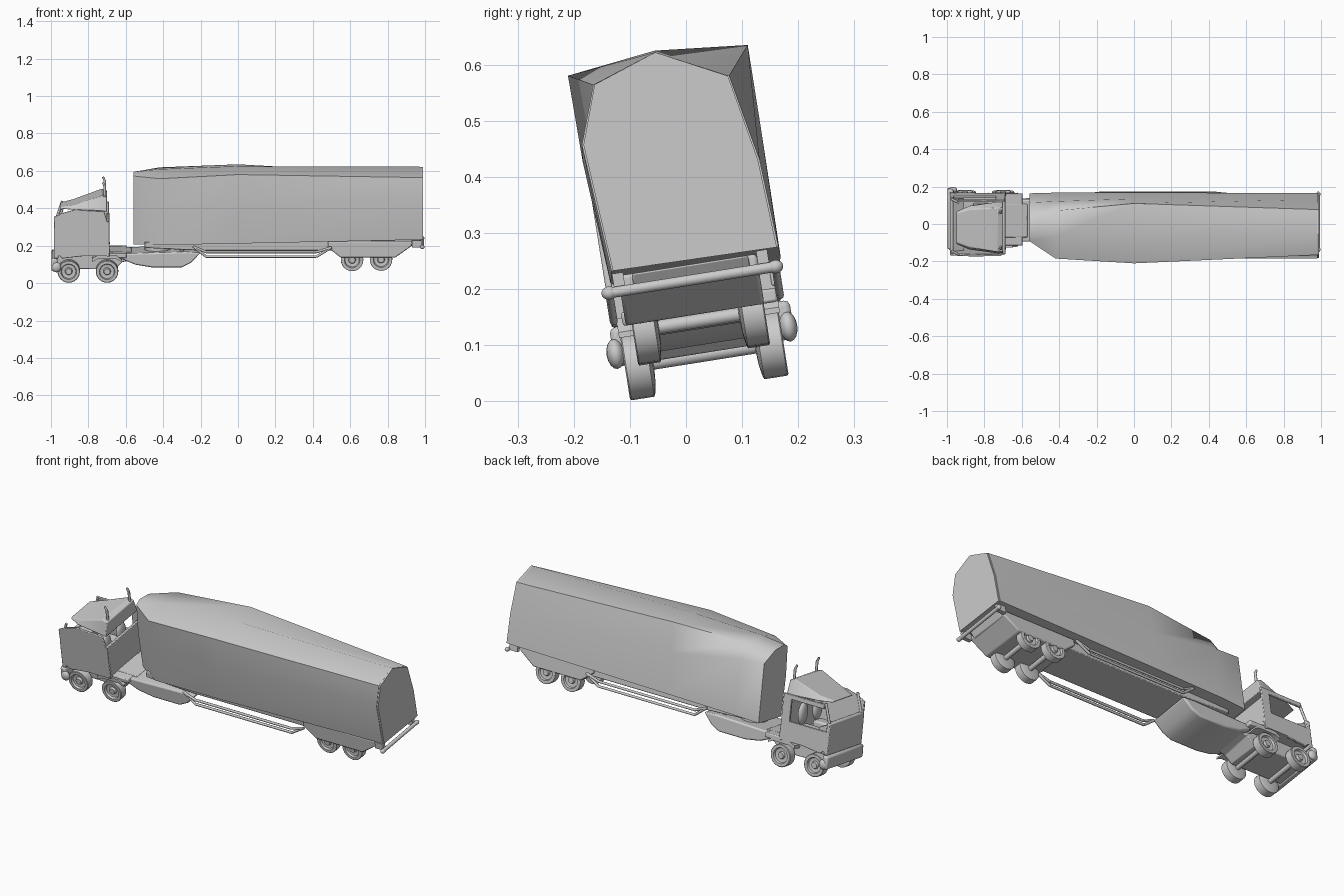
import bpy
import bmesh
import math
from mathutils import Matrix, Vector

default_cube = bpy.data.objects.get("Cube")
if default_cube:
    bpy.data.objects.remove(default_cube, do_unlink=True)

# The whole vehicle leans sideways about its long axis
LEAN = Matrix.Rotation(math.radians(9), 4, "X")
MIDDLE = 0.045

grey = bpy.data.materials.new("plain_grey")
grey.use_nodes = True
grey.diffuse_color = (0.6, 0.6, 0.6, 1)
grey.node_tree.nodes["Principled BSDF"].inputs["Base Color"].default_value = (0.6, 0.6, 0.6, 1)


def finish(name, bm, bevel=0.0, smooth_angle=30):
    """Turn a bmesh into a leaning, shaded object."""
    bmesh.ops.recalc_face_normals(bm, faces=bm.faces)
    bm.transform(LEAN)
    mesh = bpy.data.meshes.new(name)
    bm.to_mesh(mesh)
    bm.free()
    mesh.materials.append(grey)
    obj = bpy.data.objects.new(name, mesh)
    bpy.context.collection.objects.link(obj)
    if bevel:
        modifier = obj.modifiers.new("soft_edges", "BEVEL")
        modifier.width = bevel
        modifier.segments = 2
    bpy.ops.object.select_all(action="DESELECT")
    obj.select_set(True)
    bpy.context.view_layer.objects.active = obj
    bpy.ops.object.shade_smooth_by_angle(angle=math.radians(smooth_angle))
    return obj


def loft(name, rings, bevel=0.0, smooth_angle=30):
    """Skin a list of equal-length rings and cap both ends."""
    bm = bmesh.new()
    loops = [[bm.verts.new(p) for p in ring] for ring in rings]
    count = len(loops[0])
    for a, b in zip(loops, loops[1:]):
        for i in range(count):
            j = (i + 1) % count
            bm.faces.new((a[i], a[j], b[j], b[i]))
    bm.faces.new(loops[0])
    bm.faces.new(loops[-1])
    return finish(name, bm, bevel, smooth_angle)


def prism(name, profile, y0, y1, bevel=0.0):
    """Extrude a side profile of (x, z) points across the width."""
    return loft(name, [[(x, y, z) for x, z in profile] for y in (y0, y1)], bevel)


def box(name, x0, x1, y0, y1, z0, z1, bevel=0.0):
    return prism(name, [(x0, z0), (x1, z0), (x1, z1), (x0, z1)], y0, y1, bevel)


def rod(name, start, end, radius, sides=10):
    a, b = Vector(start), Vector(end)
    turn = (b - a).to_track_quat("Z", "Y")
    rings = []
    for centre in (a, b):
        rings.append([centre + turn @ Vector((radius * math.cos(t), radius * math.sin(t), 0))
                      for t in (math.tau * i / sides for i in range(sides))])
    return loft(name, rings, 0, 50)


def ball(name, centre, size):
    bm = bmesh.new()
    bmesh.ops.create_uvsphere(bm, u_segments=16, v_segments=8, radius=1)
    bm.transform(Matrix.Translation(centre) @ Matrix.Diagonal((*size, 1)))
    finish(name, bm, 0, 60)


def wheel(name, x, y, z, out, width):
    """Lathe a square-shouldered tyre with a dished rim outside and a domed inner side."""
    profile = [(-0.62, 0.008), (-0.58, 0.035), (-0.5, 0.055), (-0.45, 0.06),
               (0.45, 0.06), (0.5, 0.057), (0.5, 0.042), (0.25, 0.038),
               (0.2, 0.02), (0.45, 0.016), (0.45, 0.004)]
    sides = 24
    rings = []
    for depth, radius in profile:
        rings.append([(x + radius * math.cos(math.tau * i / sides),
                       y + out * depth * width,
                       z + radius * math.sin(math.tau * i / sides)) for i in range(sides)])
    loft(name, rings)


# Trailer body: lofted sections running from the nose to the rear doors
nose = [(0, 0.21), (-0.01, 0.42), (0, 0.58), (0.03, 0.597), (0.11, 0.583), (0.2, 0.53), (0.2, 0.215)]
shoulder = [(-0.09, 0.22), (-0.09, 0.42), (-0.095, 0.58), (0.03, 0.612),
            (0.167, 0.6), (0.205, 0.52), (0.205, 0.222)]
centre = [(-0.1, 0.23), (-0.115, 0.45), (-0.117, 0.606), (0.043, 0.626),
          (0.208, 0.61), (0.208, 0.45), (0.207, 0.23)]
tail = [(-0.095, 0.25), (-0.112, 0.48), (-0.075, 0.583), (0.043, 0.623),
        (0.167, 0.561), (0.197, 0.405), (0.206, 0.246)]
stations = [(-0.56, nose), (-0.42, shoulder), (0, centre), (0.98, tail)]
loft("trailer_body", [[(x, y, z) for y, z in ring] for x, ring in stations], 0, 55)
loft("rear_doors", [[(x, MIDDLE + (y - MIDDLE) * 0.98, z) for y, z in tail] for x in (0.975, 0.988)])

# Trailer underframe
prism("trailer_floor_frame", [(-0.5, 0.2), (-0.2, 0.185), (0.5, 0.185), (0.93, 0.21),
                              (0.95, 0.24), (-0.5, 0.23)], -0.06, 0.15, 0.004)
prism("rear_bogie", [(0.48, 0.205), (0.55, 0.15), (0.84, 0.15), (0.93, 0.215),
                     (0.93, 0.24), (0.48, 0.24)], -0.085, 0.165, 0.006)
for side, label in ((-1, "right"), (1, "left")):
    y = MIDDLE + side * 0.15
    for i in range(2):
        z = 0.16 + 0.025 * i
        path = [(-0.24, 0.215), (-0.17, z), (0.42, z), (0.5, 0.21)]
        for j, (a, b) in enumerate(zip(path, path[1:])):
            rod(f"{label}_side_rail_{i}_{j}", (a[0], y, a[1]), (b[0], y, b[1]), 0.007, 8)
    rod(f"{label}_landing_leg", (-0.3, MIDDLE + side * 0.07, 0.22),
        (-0.3, MIDDLE + side * 0.07, 0.12), 0.01)
    box(f"{label}_bumper_bracket", 0.93, 0.98, y - side * 0.03, y - side * 0.01, 0.208, 0.245)
    ball(f"{label}_rear_lamp", (0.985, MIDDLE + side * 0.15, 0.212), (0.012, 0.014, 0.012))
rod("rear_bumper", (0.985, -0.11, 0.212), (0.985, 0.2, 0.212), 0.01)

# Tractor chassis and coupling
prism("tractor_chassis", [(-0.97, 0.085), (-0.66, 0.08), (-0.62, 0.12), (-0.57, 0.13),
                          (-0.57, 0.175), (-0.97, 0.185)], -0.045, 0.135, 0.004)
box("rear_deck", -0.7, -0.595, -0.09, 0.19, 0.15, 0.175, 0.005)
prism("coupling_belly", [(-0.62, 0.14), (-0.55, 0.11), (-0.46, 0.095), (-0.3, 0.095), (-0.25, 0.12),
                         (-0.2, 0.175), (-0.28, 0.18), (-0.62, 0.17)], -0.07, 0.16, 0.008)
rod("coupling_plate", (-0.43, MIDDLE, 0.175), (-0.43, MIDDLE, 0.215), 0.07, 20)

# Cab shell: walls around an open interior
left_y, right_y, wall = 0.195, -0.11, 0.012
prism("cab_right_wall", [(-0.98, 0.19), (-0.94, 0.15), (-0.685, 0.18), (-0.69, 0.32),
                         (-0.715, 0.405), (-0.87, 0.415), (-0.94, 0.395), (-0.985, 0.375)],
      right_y, right_y + wall, 0.003)
prism("cab_left_wall", [(-0.98, 0.19), (-0.94, 0.15), (-0.685, 0.18), (-0.69, 0.27), (-0.985, 0.27)],
      left_y - wall, left_y, 0.003)
box("cab_rear_wall", -0.702, -0.688, right_y, left_y, 0.16, 0.35, 0.003)
prism("cab_front_wall", [(-0.985, 0.15), (-0.96, 0.15), (-0.965, 0.32), (-0.985, 0.315)],
      right_y, left_y, 0.004)
box("cab_floor", -0.97, -0.69, right_y, left_y, 0.165, 0.19)
prism("dashboard", [(-0.97, 0.22), (-0.92, 0.23), (-0.91, 0.28), (-0.97, 0.31)], right_y + wall, left_y - wall)
for y, label in ((right_y + 0.012, "right"), (left_y - 0.012, "left")):
    rod(f"{label}_windscreen_pillar", (-0.977, y, 0.3), (-0.94, y, 0.415), 0.007, 8)
# Left window surround: thick rear post and a header under the roof
box("left_rear_post", -0.74, -0.69, left_y - wall, left_y, 0.26, 0.41, 0.003)
box("left_window_header", -0.94, -0.7, left_y - wall, left_y, 0.385, 0.41, 0.003)

# Seats inside the cab
for i, y in enumerate((-0.02, 0.11)):
    box(f"seat_base_{i}", -0.86, -0.76, y - 0.035, y + 0.035, 0.19, 0.245, 0.01)
    ball(f"seat_back_{i}", (-0.76, y, 0.3), (0.018, 0.037, 0.06))

# Sloping roof fairing, narrower towards the windscreen
roof = []
for x, half, low, high in ((-0.95, 0.09, 0.41, 0.418), (-0.88, 0.12, 0.408, 0.432),
                           (-0.73, 0.14, 0.405, 0.485), (-0.7, 0.14, 0.4, 0.475)):
    roof.append([(x, MIDDLE - half, low), (x, MIDDLE + half, low),
                 (x, MIDDLE + half * 0.85, high), (x, MIDDLE - half * 0.85, high)])
loft("roof_fairing", roof, 0.004)

# Paired exhaust pipes with bent tips
for y, label in ((-0.05, "right"), (0.145, "left")):
    rod(f"{label}_exhaust", (-0.712, y, 0.44), (-0.712, y, 0.535), 0.007)
    rod(f"{label}_exhaust_tip", (-0.712, y, 0.53), (-0.722, y, 0.552), 0.006)

# Front bumper wrapping round the cab corners
box("front_bumper", -0.998, -0.965, -0.115, 0.21, 0.08, 0.15, 0.01)
for side, label in ((-1, "right"), (1, "left")):
    ball(f"{label}_bumper_end", (-0.97, MIDDLE + side * 0.156, 0.103), (0.025, 0.016, 0.027))
    prism(f"{label}_mudguard", [(-0.78, 0.13), (-0.75, 0.145), (-0.65, 0.145), (-0.62, 0.13),
                                (-0.62, 0.14), (-0.65, 0.165), (-0.75, 0.165), (-0.78, 0.15)],
          MIDDLE + side * 0.095, MIDDLE + side * 0.145)

# Wheels and axles for the tractor and the trailer
for axle, (x, z, track, width) in enumerate(((-0.905, 0.077, 0.12, 0.046), (-0.7, 0.077, 0.12, 0.046),
                                            (0.61, 0.136, 0.098, 0.042), (0.765, 0.138, 0.098, 0.042))):
    for side, label in ((-1, "right"), (1, "left")):
        wheel(f"{label}_wheel_{axle}", x, MIDDLE + side * track, z, side, width)
    rod(f"axle_{axle}", (x, MIDDLE - track, z), (x, MIDDLE + track, z), 0.013)
